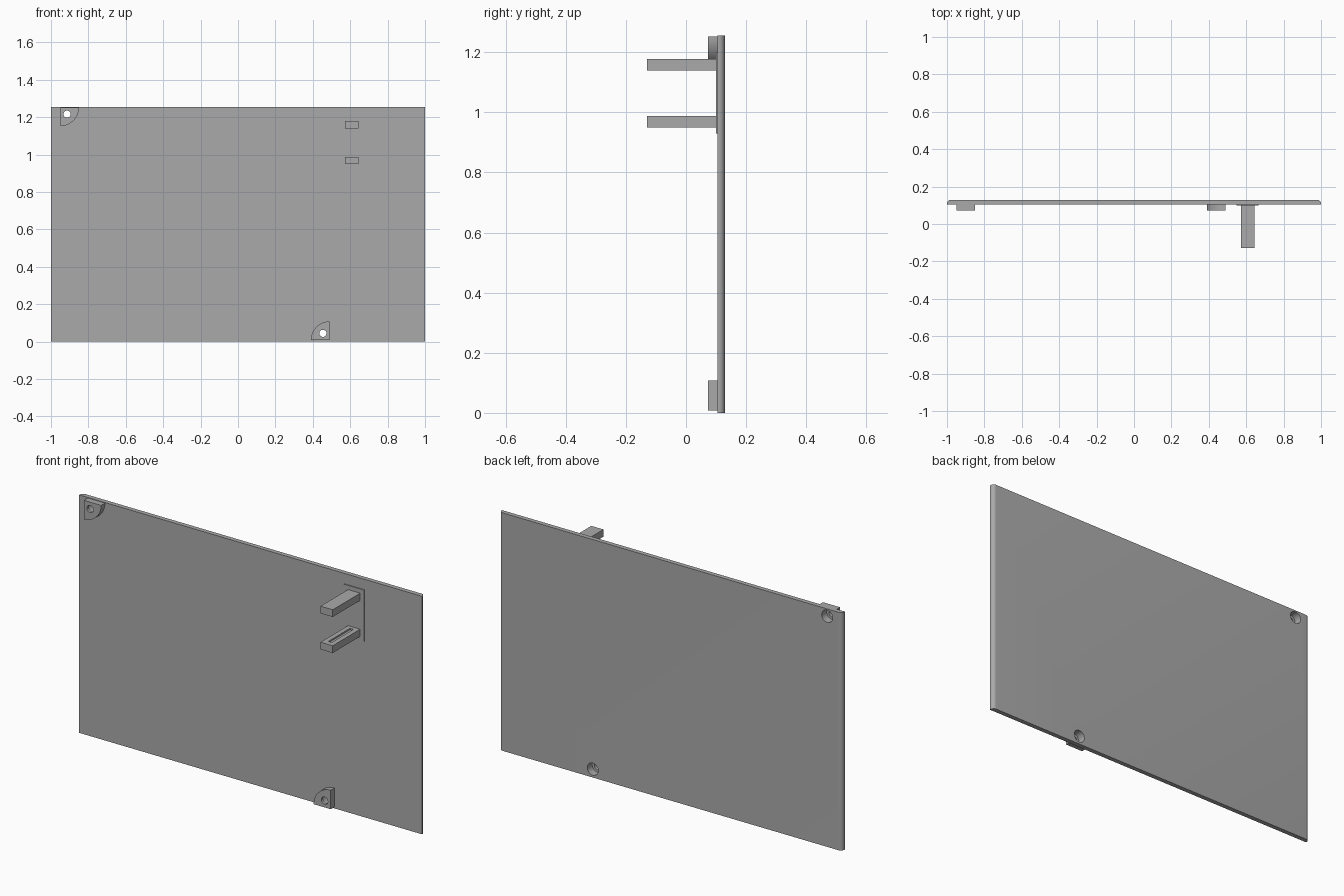
import bpy, bmesh, math
from mathutils import Vector

if "Cube" in bpy.data.objects:
    bpy.data.objects.remove(bpy.data.objects["Cube"], do_unlink=True)

grey = bpy.data.materials.new("plain grey")
grey.use_nodes = True
GREY = (0.40, 0.40, 0.40, 1)
grey.diffuse_color = GREY
grey.node_tree.nodes["Principled BSDF"].inputs["Base Color"].default_value = GREY


def prism(name, points, depth):
    """Extrude a closed outline of 3D points along the depth vector."""
    bm = bmesh.new()
    face = bm.faces.new([bm.verts.new(p) for p in points])
    moved = bmesh.ops.extrude_face_region(bm, geom=[face])["geom"]
    bmesh.ops.translate(bm, vec=Vector(depth),
                        verts=[v for v in moved if isinstance(v, bmesh.types.BMVert)])
    bmesh.ops.recalc_face_normals(bm, faces=bm.faces)
    mesh = bpy.data.meshes.new(name)
    bm.to_mesh(mesh)
    bm.free()
    mesh.materials.append(grey)
    ob = bpy.data.objects.new(name, mesh)
    bpy.context.collection.objects.link(ob)
    return ob


def box(name, x, y, z):
    outline = [(x[0], y[0], z[0]), (x[1], y[0], z[0]), (x[1], y[0], z[1]), (x[0], y[0], z[1])]
    return prism(name, outline, (0, y[1] - y[0], 0))


def arc(cx, cz, r, y, start, sweep, steps):
    angles = [math.radians(start + sweep * i / steps) for i in range(steps + 1)]
    return [(cx + r * math.cos(a), y, cz + r * math.sin(a)) for a in angles]


def rod(name, cx, cz, r, y0, y1):
    return prism(name, arc(cx, cz, r, y0, 0, 360, 32)[:-1], (0, y1 - y0, 0))


def cut(target, cutter):
    mod = target.modifiers.new("cut", "BOOLEAN")
    mod.operation = "DIFFERENCE"
    mod.solver = "EXACT"
    mod.object = cutter
    with bpy.context.temp_override(object=target, active_object=target):
        bpy.ops.object.modifier_apply(modifier=mod.name)


HEIGHT, FRONT, BACK, ROUND = 1.255, 0.105, 0.129, 0.02

# Panel: flat sheet with both upright back edges rounded
side = [(1 - ROUND + ROUND * math.cos(a), BACK - ROUND + ROUND * math.sin(a), 0)
        for a in [math.radians(90 * i / 8) for i in range(9)]]
outline = [(1, FRONT, 0)] + side + [(-x, y, z) for x, y, z in reversed(side)] + [(-1, FRONT, 0)]
panel = prism("panel", outline, (0, 0, HEIGHT))
smooth = [panel]

# Quarter-round screw bosses with stepped holes through the panel
for name, cx, cz, sx, start in (("upper_boss", -0.95, 1.252, 1, 270),
                                ("lower_boss", 0.49, 0.008, -1, 90)):
    outline = [(cx, 0.073, cz)] + arc(cx, cz, 0.1, 0.073, start, 90, 16)
    boss = prism(name, outline, (0, FRONT - 0.073, 0))
    hx, hz = cx + sx * 0.036, cz - sx * 0.036
    bore = rod("bore_cutter", hx, hz, 0.019, 0, 0.2)
    recess = rod("recess_cutter", hx, hz, 0.032, 0.088, 0.2)
    cut(boss, bore)
    cut(boss, recess)
    cut(panel, recess)
    for helper in (bore, recess):
        bpy.data.objects.remove(helper, do_unlink=True)
    smooth.append(boss)

# Thin pad behind the prongs
box("prong_pad", (0.549, 0.666), (0.1, FRONT), (0.93, 1.2))

# Pair of prongs, each with a shallow groove on its inner face
for name, z, inner in (("upper_prong", 1.159, -1), ("lower_prong", 0.969, 1)):
    prong = box(name, (0.572, 0.643), (-0.129, 0.1), (z - 0.019, z + 0.019))
    edge = z + inner * 0.019
    groove = box("groove_cutter", (0.597, 0.617), (-0.1, 0.08), (edge - 0.008, edge + 0.008))
    cut(prong, groove)
    bpy.data.objects.remove(groove, do_unlink=True)

# Smooth only the rounded surfaces
for ob in smooth:
    bpy.ops.object.select_all(action="DESELECT")
    ob.select_set(True)
    bpy.context.view_layer.objects.active = ob
    bpy.ops.object.shade_smooth_by_angle(angle=math.radians(30))
